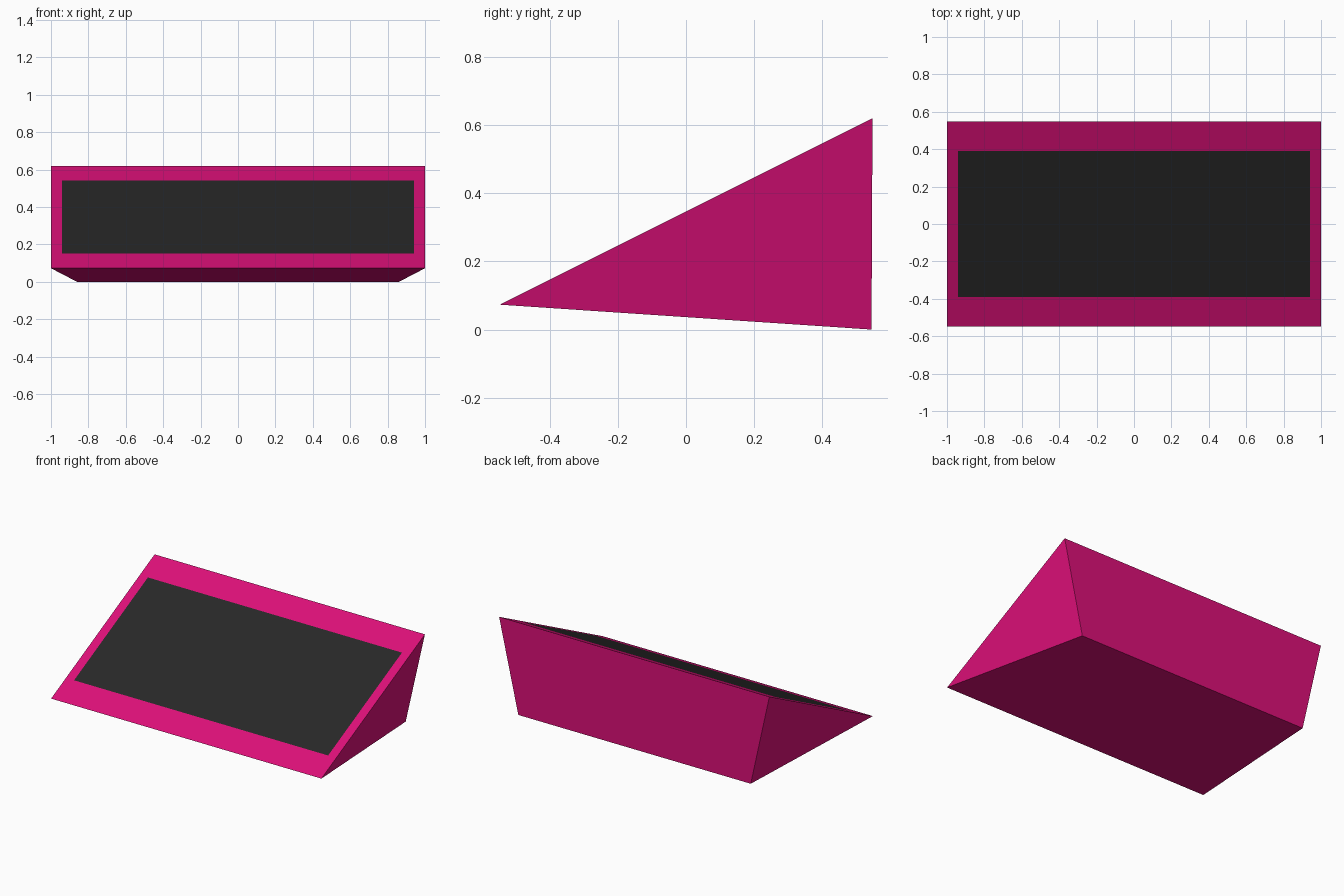
import bpy, bmesh
from mathutils import Vector

if "Cube" in bpy.data.objects:
    bpy.data.objects.remove(bpy.data.objects["Cube"])


def material(name, rgb):
    m = bpy.data.materials.new(name)
    m.diffuse_color = (*rgb, 1)
    m.use_nodes = True
    m.node_tree.nodes["Principled BSDF"].inputs["Base Color"].default_value = m.diffuse_color
    return m


pink = material("magenta shell", (0.72, 0.005, 0.19))
dark = material("charcoal panel", (0.021, 0.021, 0.021))

# Wedge shell: side triangle (half width, y, z), narrower at the bottom back edge
PROFILE = [(1.0, -0.547, 0.073), (0.86, 0.544, 0.0), (1.0, 0.547, 0.62)]

bm = bmesh.new()
right = [bm.verts.new((x, y, z)) for x, y, z in PROFILE]
left = [bm.verts.new((-x, y, z)) for x, y, z in PROFILE]
bm.faces.new(right)
bm.faces.new(left[::-1])
quads = []
for i in range(3):
    j = (i + 1) % 3
    quads.append(bm.faces.new((right[j], right[i], left[i], left[j])))
slope = quads[2]  # top back edge to front edge

# Dark panel: sloping face inset, then sized to its margins
bmesh.ops.inset_individual(bm, faces=[slope], thickness=0.05)
centre = Vector((0, 0, 0.3465))
for v, sx, sy in zip(slope.verts, (1, 1, -1, -1), (-1, 1, 1, -1)):
    sx = 1 if v.co.x > 0 else -1
    sy = 1 if v.co.y > 0 else -1
    v.co = centre + Vector((0.94 * sx, 0.39 * sy, 0.195 * sy))
slope.material_index = 1

bmesh.ops.recalc_face_normals(bm, faces=bm.faces)
mesh = bpy.data.meshes.new("wedge_shell")
bm.to_mesh(mesh)
bm.free()
mesh.materials.append(pink)
mesh.materials.append(dark)
bpy.context.collection.objects.link(bpy.data.objects.new("wedge_shell", mesh))
